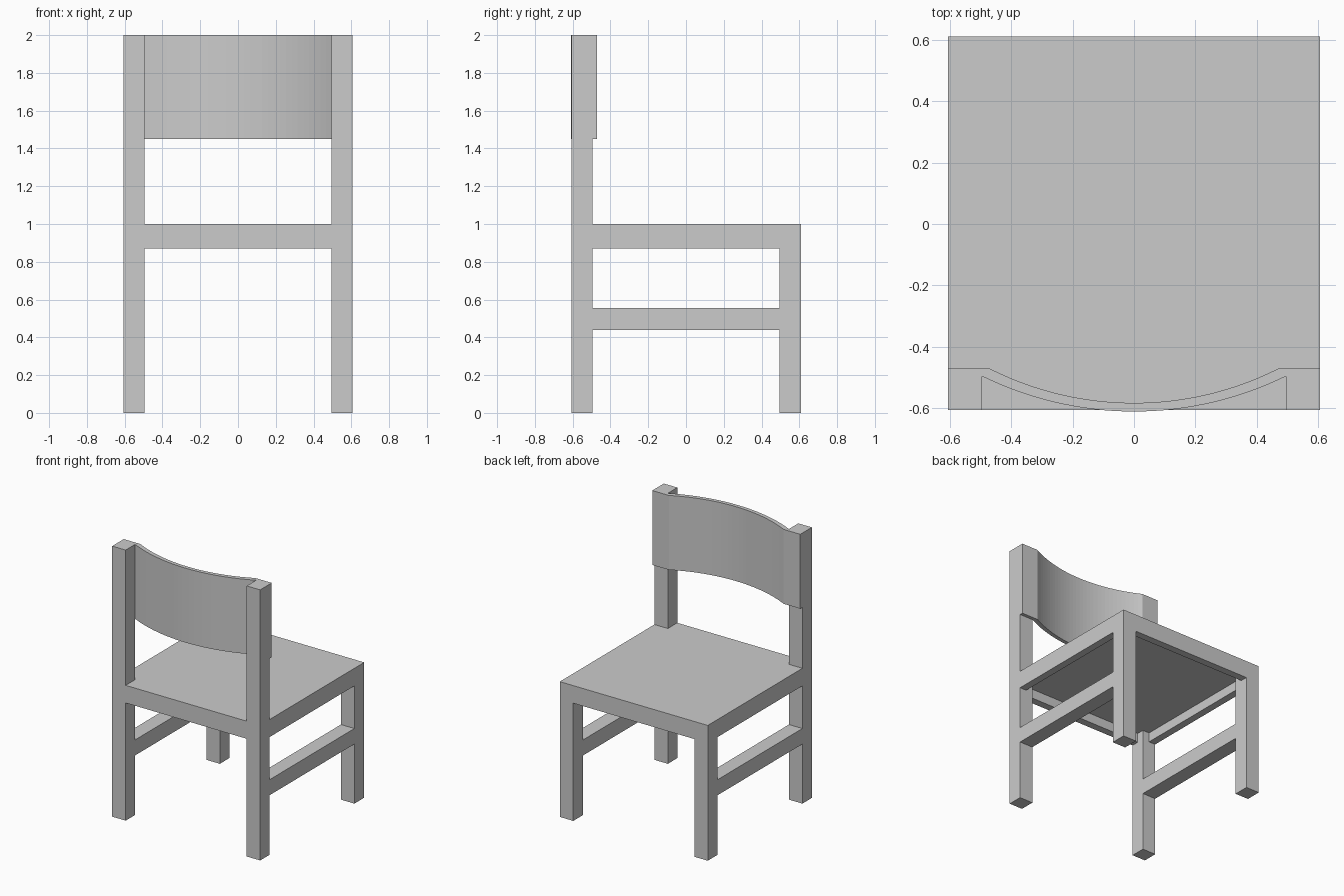
import bpy, math

cube = bpy.data.objects.get("Cube")
if cube:
    bpy.data.objects.remove(cube, do_unlink=True)

GREY = (0.6, 0.6, 0.6, 1.0)
mat = bpy.data.materials.new("plain grey")
mat.use_nodes = True
mat.diffuse_color = GREY
mat.node_tree.nodes["Principled BSDF"].inputs["Base Color"].default_value = GREY


def prism(name, outline, z0, z1):
    """Extrude a counter-clockwise xy outline from z0 to z1."""
    n = len(outline)
    verts = [(x, y, z) for z in (z0, z1) for x, y in outline]
    faces = [tuple(reversed(range(n))), tuple(range(n, 2 * n))]
    faces += [(i, (i + 1) % n, (i + 1) % n + n, i + n) for i in range(n)]
    mesh = bpy.data.meshes.new(name)
    mesh.from_pydata(verts, [], faces)
    mesh.materials.append(mat)
    obj = bpy.data.objects.new(name, mesh)
    bpy.context.collection.objects.link(obj)
    return obj


def box(name, x0, x1, y0, y1, z0, z1):
    x0, x1 = sorted((x0, x1))
    return prism(name, [(x0, y0), (x1, y0), (x1, y1), (x0, y1)], z0, z1)


def arc(half, y_end, y_mid, steps=32):
    """Points of a circular arc bulging towards -y, from -half to +half."""
    sag = y_end - y_mid
    r = (half * half + sag * sag) / (2 * sag)
    a = math.asin(half / r)
    angles = [a * (2 * i / steps - 1) for i in range(steps + 1)]
    return [(r * math.sin(t), y_mid + r - r * math.cos(t)) for t in angles]


W, IN = 0.605, 0.495          # outer and inner leg faces
BACK = 0.61                   # far edge of the seat
RAIL = 0.055                  # rail thickness
LOW, PANEL, TOP = 0.87, 0.94, 1.0

# Legs, side rails and stretchers
for side, s in (("left", 1), ("right", -1)):
    box(side + "_back_post", s * IN, s * W, -W, -IN, 0, 2)
    box(side + "_leg", s * IN, s * W, IN, BACK, 0, PANEL)
    box(side + "_side_rail", s * (W - RAIL), s * W, -IN, IN, LOW, PANEL)
    box(side + "_stretcher", s * IN, s * W, -IN, IN, 0.44, 0.555)

# Cross rails under the seat
box("post_side_rail", -IN, IN, -W, -W + RAIL, LOW, PANEL)
box("leg_side_rail", -IN, IN, BACK - RAIL, BACK, LOW, PANEL)

# Seat panel, notched around the tall posts
prism("seat", [(-IN, -W), (IN, -W), (IN, -IN), (W, -IN), (W, BACK),
               (-W, BACK), (-W, -IN), (-IN, -IN)], PANEL, TOP)

# Curved backrest with flat ends resting on the posts
outer = arc(IN, -IN, -BACK)
inner = arc(0.47, -0.47, -0.582)
prism("backrest", [(-W, -IN)] + outer + [(W, -IN), (W, -0.47)]
      + inner[::-1] + [(-W, -0.47)], 1.45, 2)
